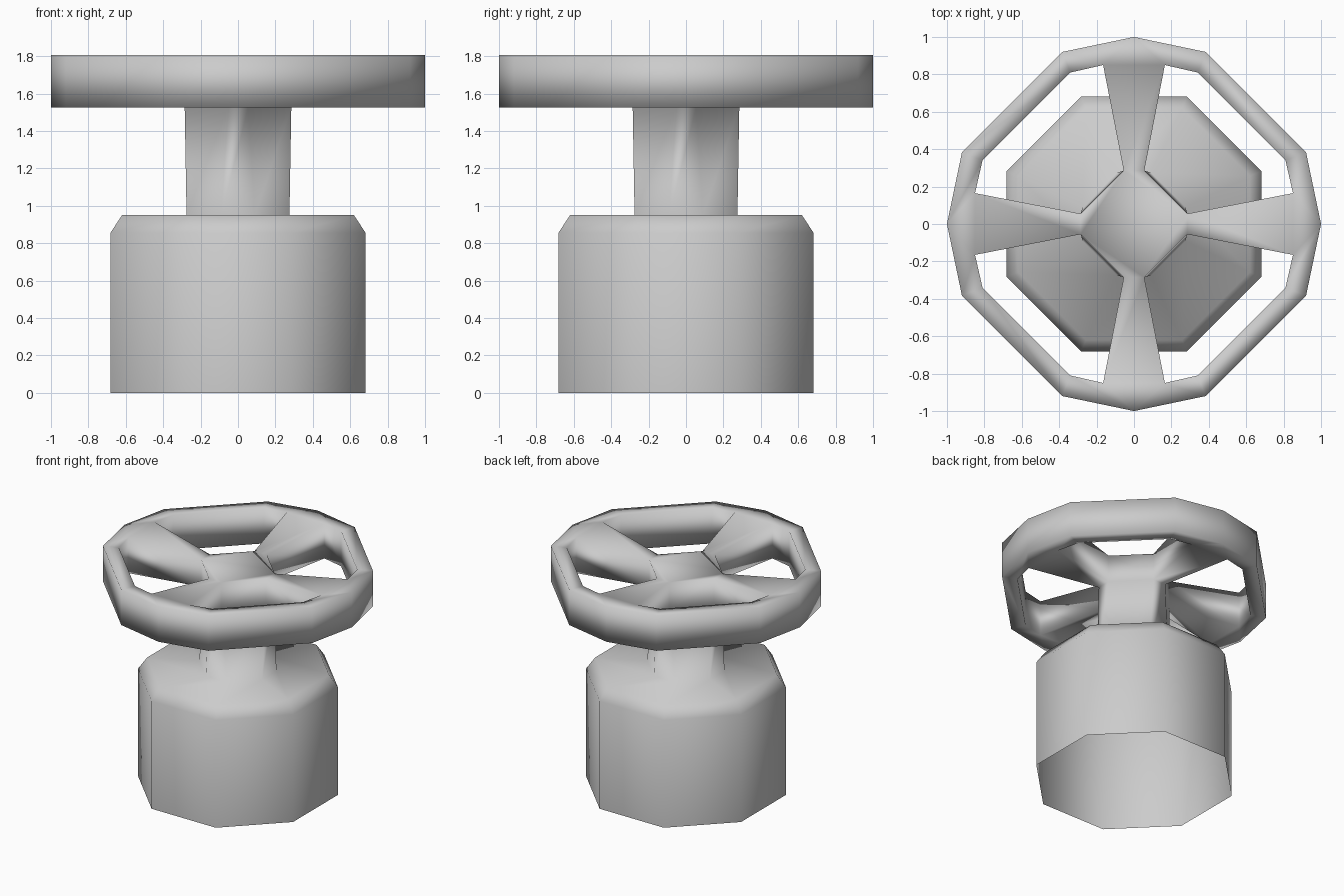
import bpy, bmesh
from mathutils import Matrix, Vector

if "Cube" in bpy.data.objects:
    bpy.data.objects.remove(bpy.data.objects["Cube"], do_unlink=True)

RIM_LOW, RIM_TOP, HUB_TOP = 1.525, 1.805, 1.74
BASE_TOP = 0.95

metal = bpy.data.materials.new("grey_metal")
metal.use_nodes = True
grey = (0.6, 0.6, 0.6, 1)
metal.diffuse_color = grey
metal.node_tree.nodes["Principled BSDF"].inputs["Base Color"].default_value = grey

bm = bmesh.new()


def face(points):
    return bm.faces.new([bm.verts.new(p) for p in points])


def quarters(points):
    """Repeat one face around the four spoke directions."""
    for k in range(4):
        turn = Matrix.Rotation(k * 1.5707963, 3, 'Z')
        face([turn @ Vector(p) for p in points])


def octagon(a, b, z):
    """Eight-sided loop symmetric about both axes."""
    xy = [(a, -b), (a, b), (b, a), (-b, a), (-a, b), (-a, -b), (-b, -a), (b, -a)]
    return [(x, y, z) for x, y in xy]


def bridge(low, high, picks=range(8)):
    for i in picks:
        j = (i + 1) % 8
        face((low[i], low[j], high[j], high[i]))


# Open-bottomed base with a bevelled shoulder, and the stem above it
stem_foot = octagon(0.275, 0.09, BASE_TOP)
stem_neck = octagon(0.285, 0.055, RIM_LOW)
hub = octagon(0.285, 0.055, HUB_TOP)
loops = [octagon(0.682, 0.282, 0), octagon(0.682, 0.282, 0.855),
         octagon(0.62, 0.257, BASE_TOP), stem_foot, stem_neck]
for low, high in zip(loops, loops[1:]):
    bridge(low, high)

# Hub: diagonal walls between the spokes, and its cap
bridge(stem_neck, hub, range(1, 8, 2))
face(hub)

# Rim corners for one quarter, starting at a spoke
inner = [(0.81, -0.34), (0.85, -0.165), (0.85, 0.165), (0.81, 0.34), (0.34, 0.81)]
outer = [(0.92, -0.383), (1, 0), (0.92, 0.383), (0.383, 0.92)]


def at(p, z):
    return (p[0], p[1], z)


def wall(p, q):
    quarters([at(p, RIM_LOW), at(q, RIM_LOW), at(q, RIM_TOP), at(p, RIM_TOP)])


# Rim: top and underside, then outer and inner walls
for z in (RIM_LOW, RIM_TOP):
    for ring in ((inner[0], outer[0], outer[1], inner[1]),
                 (inner[1], outer[1], inner[2]),
                 (inner[2], outer[1], outer[2], inner[3]),
                 (inner[3], outer[2], outer[3], inner[4])):
        quarters([at(p, z) for p in ring])
for p, q in zip(outer, outer[1:]):
    wall(p, q)
for i in (0, 2, 3):
    wall(inner[i], inner[i + 1])

# Spokes widening from the hub to the rim
tip = [at(inner[i], z) for z in (RIM_LOW, RIM_TOP) for i in (1, 2)]
root = [stem_neck[0], stem_neck[1], hub[0], hub[1]]
for i, j in ((0, 1), (1, 3), (3, 2), (2, 0)):
    quarters([root[i], root[j], tip[j], tip[i]])

# Weld everything into one smooth casting
bmesh.ops.remove_doubles(bm, verts=bm.verts, dist=0.001)
bmesh.ops.recalc_face_normals(bm, faces=bm.faces)
for f in bm.faces:
    f.smooth = True
mesh = bpy.data.meshes.new("valve_handwheel")
bm.to_mesh(mesh)
bm.free()
mesh.materials.append(metal)
valve = bpy.data.objects.new("valve_handwheel", mesh)
bpy.context.collection.objects.link(valve)
